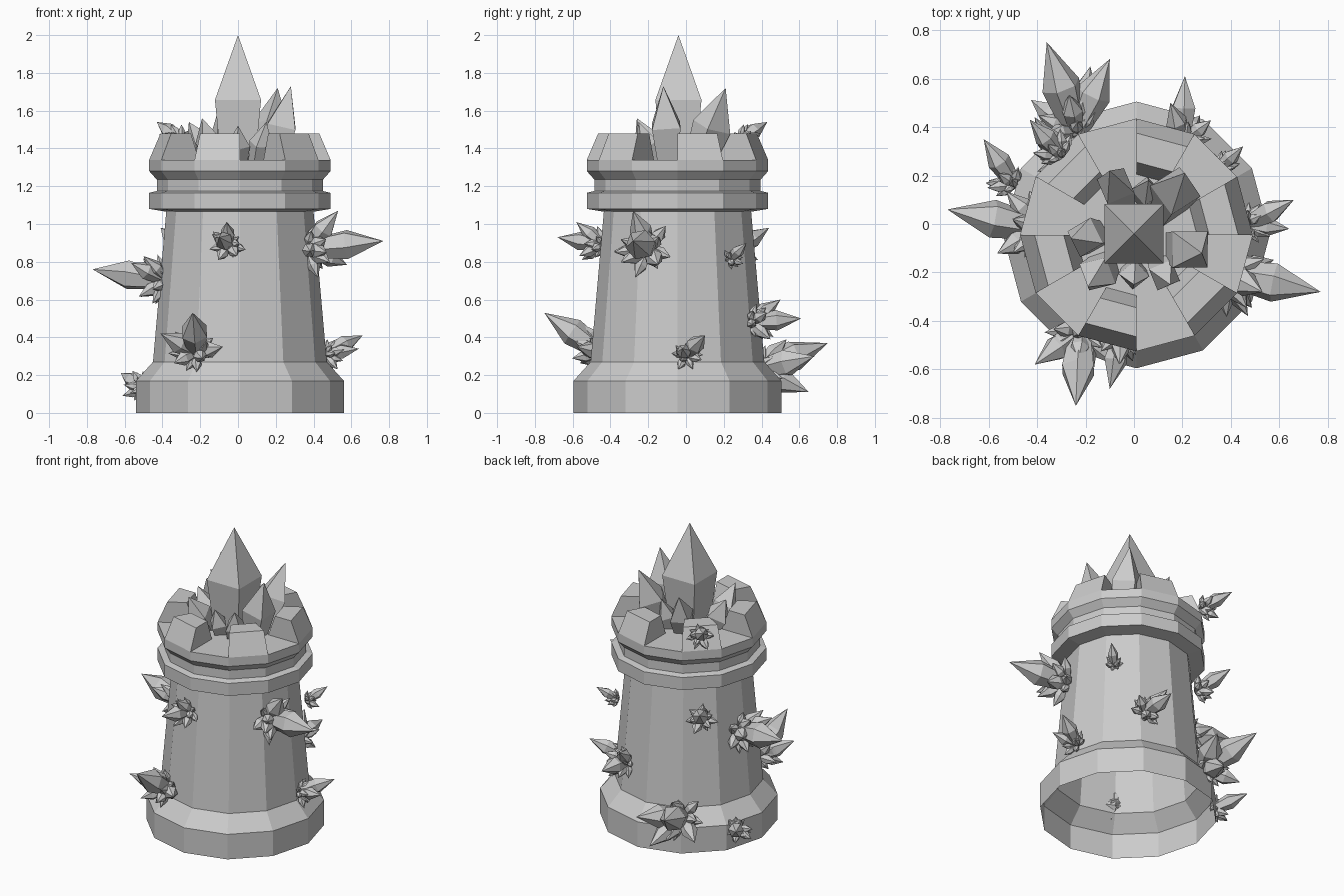
import bpy, bmesh, math, random
from mathutils import Vector, Matrix

if "Cube" in bpy.data.objects:
    bpy.data.objects.remove(bpy.data.objects["Cube"])

random.seed(4)
CX, CY = 0.01, -0.045      # tower axis
SIDES = 12
UP = Vector((0, 0, 1))


def finish(bm, name):
    bmesh.ops.recalc_face_normals(bm, faces=bm.faces[:])
    me = bpy.data.meshes.new(name)
    bm.to_mesh(me)
    bm.free()
    ob = bpy.data.objects.new(name, me)
    bpy.context.collection.objects.link(ob)
    return ob


def polar(r, a, z):
    a = math.radians(a)
    return Vector((CX + r * math.cos(a), CY + r * math.sin(a), z))


def crystal(bm, base, tip, r, sides, shoulder=0.52, foot=0.6, roll=0.0):
    """Faceted shard: narrow foot, wide shoulder, pointed tip."""
    base, tip = Vector(base), Vector(tip)
    axis = tip - base
    q = UP.rotation_difference(axis)
    rings = []
    for f, k in ((0, foot), (shoulder, 1)):
        ring = []
        for i in range(sides):
            a = roll + 2 * math.pi * (i + 0.5) / sides
            off = q @ Vector((math.cos(a), math.sin(a), 0)) * r * k
            ring.append(bm.verts.new(base + axis * f + off))
        rings.append(ring)
    top = bm.verts.new(tip)
    lo, hi = rings
    for i in range(sides):
        j = (i + 1) % sides
        bm.faces.new((lo[i], lo[j], hi[j], hi[i]))
        bm.faces.new((hi[i], hi[j], top))
    bm.faces.new(lo[::-1])


# Tower body: 12-sided lathe, open underneath, flat floor on top
profile = [(0.55, 0), (0.55, 0.17), (0.46, 0.27), (0.39, 1.065), (0.48, 1.08),
           (0.48, 1.165), (0.44, 1.175), (0.44, 1.235), (0.48, 1.28), (0.48, 1.34)]
bm = bmesh.new()
rings = [[bm.verts.new(polar(r, 360 * i / SIDES, z)) for i in range(SIDES)] for r, z in profile]
for lo, hi in zip(rings, rings[1:]):
    for i in range(SIDES):
        j = (i + 1) % SIDES
        bm.faces.new((lo[i], lo[j], hi[j], hi[i]))
bm.faces.new(rings[-1])
finish(bm, "tower_body")

# Battlements: every other 30 degree sector
bm = bmesh.new()
section = [(0.48, 1.34), (0.42, 1.48), (0.30, 1.48), (0.25, 1.34)]
for a in range(0, 360, 60):
    s = [bm.verts.new(polar(r, a, z)) for r, z in section]
    e = [bm.verts.new(polar(r, a + 30, z)) for r, z in section]
    for i in range(4):
        j = (i + 1) % 4
        bm.faces.new((s[i], s[j], e[j], e[i]))
    bm.faces.new(s)
    bm.faces.new(e[::-1])
finish(bm, "battlements")

# Square crystals growing out of the tower top: base xy, tip, half width, roll
top_crystals = [
    ((0.00, -0.04), (0.00, -0.04, 2.00), 0.122, 0),
    ((0.18, -0.09), (0.28, -0.12, 1.73), 0.075, 0),
    ((0.13, 0.06), (0.21, 0.21, 1.72), 0.075, 0.6),
    ((-0.05, 0.09), (-0.10, 0.22, 1.62), 0.060, 0.4),
    ((0.04, 0.09), (0.06, 0.18, 1.55), 0.045, 0.7),
    ((-0.14, -0.05), (-0.26, -0.06, 1.54), 0.060, 0.5),
    ((-0.11, -0.15), (-0.19, -0.26, 1.56), 0.060, 0.3),
    ((0.00, -0.17), (0.00, -0.25, 1.52), 0.045, 0.7),
    ((0.10, -0.17), (0.15, -0.25, 1.54), 0.050, 0.4),
]
bm = bmesh.new()
for (x, y), tip, half, roll in top_crystals:
    crystal(bm, (x, y, 1.3), tip, half * math.sqrt(2), 4, 0.51, 0.72, roll)
finish(bm, "top_crystals")


# Wall clusters: root on the wall, tip of the main shard, extra shard tips
clusters = [
    ((0.37, -0.20, 0.87), (0.77, -0.28, 0.91), [(0.53, -0.28, 1.07), (0.47, -0.38, 0.85)]),
    ((-0.38, -0.02, 0.70), (-0.77, 0.06, 0.76), [(-0.50, -0.12, 0.83)]),
    ((-0.22, -0.44, 0.32), (-0.24, -0.75, 0.53), [(-0.41, -0.58, 0.42), (-0.08, -0.58, 0.35)]),
    ((-0.05, -0.44, 0.89), (-0.10, -0.68, 0.93), [(-0.06, -0.58, 1.01)]),
    ((0.46, 0.00, 0.31), (0.66, 0.10, 0.41), [(0.64, -0.02, 0.34)]),
    ((0.35, 0.23, 0.81), (0.45, 0.32, 0.90), []),
    ((0.20, 0.34, 0.48), (0.21, 0.61, 0.50), [(0.15, 0.50, 0.60)]),
    ((-0.24, 0.38, 0.23), (-0.36, 0.75, 0.37), [(-0.10, 0.68, 0.30), (-0.18, 0.65, 0.11)]),
    ((-0.49, 0.16, 0.13), (-0.62, 0.35, 0.21), [(-0.60, 0.18, 0.09)]),
    ((-0.29, 0.25, 0.86), (-0.41, 0.44, 0.98), []),
    ((-0.30, 0.28, 1.44), (-0.43, 0.43, 1.54), []),
]
for n, (root, tip, extra) in enumerate(clusters):
    root, tip = Vector(root), Vector(tip)
    out = Vector((root.x - CX, root.y - CY, 0)).normalized()
    size = (tip - root).length
    bm = bmesh.new()
    crystal(bm, root, tip, size * 0.2, 6)
    for t in extra:
        crystal(bm, root, t, (Vector(t) - root).length * 0.22, 6)
    # two rings of smaller shards fanning out around the main one
    axis = (out * 1.5 + (tip - root).normalized()).normalized()
    side = axis.cross(UP).normalized()
    for count, tilt, length in ((5, 40, 0.52), (7, 68, 0.40)):
        for i in range(count):
            turn = 2 * math.pi * (i + random.uniform(-0.25, 0.25)) / count
            d = Matrix.Rotation(math.radians(tilt), 3, side) @ axis
            d = Matrix.Rotation(turn, 3, axis) @ d
            ln = size * length * random.uniform(0.8, 1.15)
            crystal(bm, root, root + d * ln, ln * 0.21, 6, 0.6, 0.6, turn)
    finish(bm, f"wall_crystals_{n + 1}")
